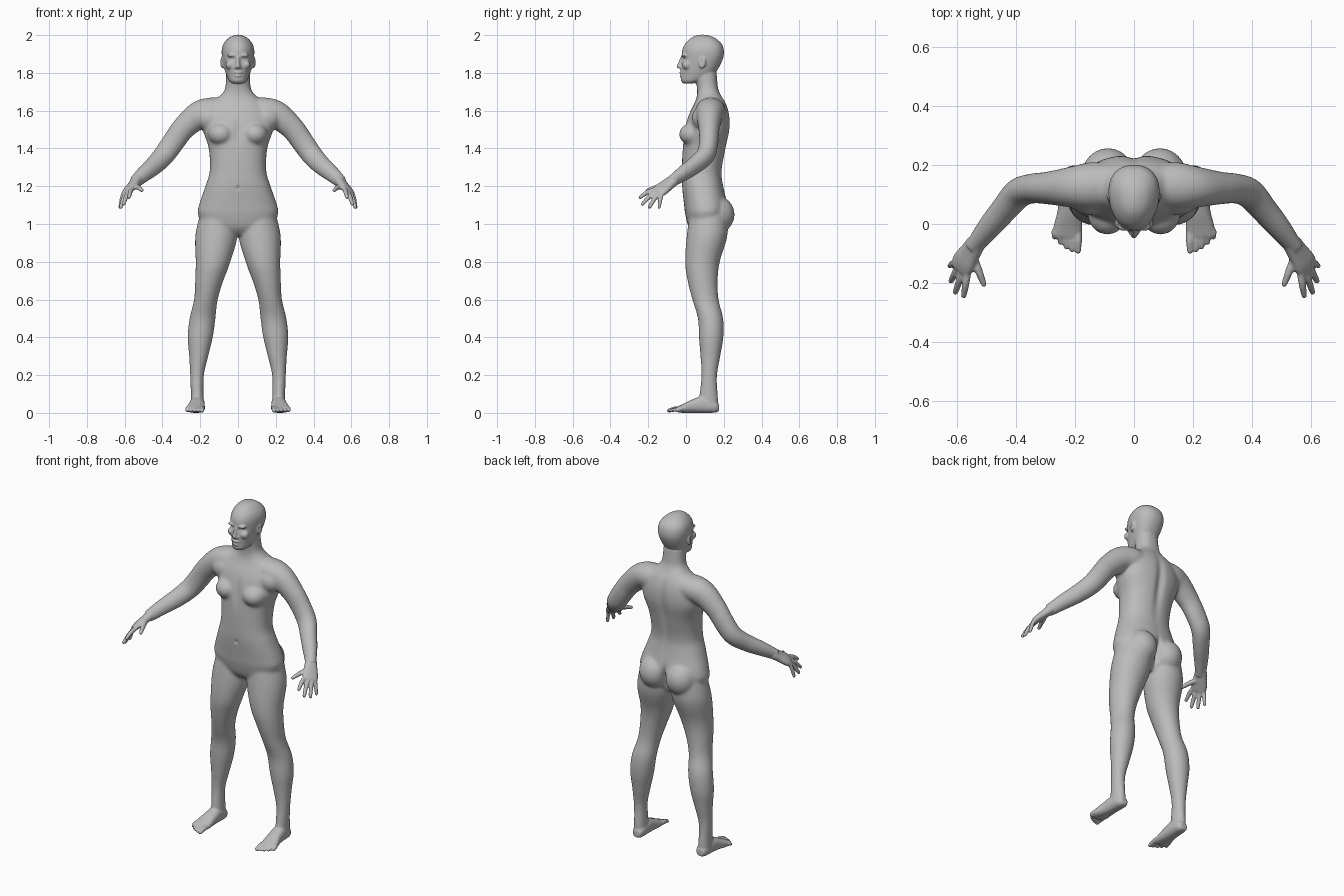
import bpy, bmesh, math
from mathutils import Vector, Matrix

old = bpy.data.objects.get("Cube")
if old:
    bpy.data.objects.remove(old, do_unlink=True)

skin = bpy.data.materials.new("plain grey")
skin.use_nodes = True
GREY = (0.5, 0.5, 0.5, 1)
skin.diffuse_color = GREY
skin.node_tree.nodes["Principled BSDF"].inputs["Base Color"].default_value = GREY

X, Y, Z = Vector((1, 0, 0)), Vector((0, 1, 0)), Vector((0, 0, 1))


def refine(stations, steps=5):
    """Smooth in-between stations along a limb (Catmull-Rom)."""
    pts = [Vector(s) for s in stations]
    pts = [pts[0]] + pts + [pts[-1]]
    out = []
    for a, b, c, d in zip(pts, pts[1:], pts[2:], pts[3:]):
        for i in range(steps):
            t = i / steps
            out.append(b + (c - a) * (t / 2) + (a * 2 - b * 5 + c * 4 - d) * (t * t / 2)
                       + (b * 3 - a - c * 3 + d) * (t ** 3 / 2))
    return out + [pts[-1]]


def loft(bm, stations, side=Y, axis=None, power=2, taper=0, count=28):
    """Skin rounded rings; a station is x, y, z, side radius, other radius."""
    rows = refine(stations)
    rings = []
    for i, row in enumerate(rows):
        centre = Vector(row[:3])
        ahead = Vector(rows[min(i + 1, len(rows) - 1)][:3])
        behind = Vector(rows[max(i - 1, 0)][:3])
        t = axis or (ahead - behind).normalized()
        u = (side - t * side.dot(t)).normalized()
        v = t.cross(u)
        ring = []
        for k in range(count):
            a = math.tau * k / count
            c, s = math.cos(a), math.sin(a)
            p = math.copysign(abs(c) ** (2 / power), c)
            q = math.copysign(abs(s) ** (2 / power), s)
            ring.append(bm.verts.new(centre + u * row[3] * p * (1 + taper * q) + v * row[4] * q))
        rings.append(ring)
    for r, n in zip(rings, rings[1:]):
        for k in range(count):
            j = (k + 1) % count
            bm.faces.new((r[k], r[j], n[j], n[k]))
    bm.faces.new(rings[0][::-1])
    bm.faces.new(rings[-1])


def blob(bm, centre, radii, turn=0):
    m = Matrix.Translation(centre) @ Matrix.Rotation(turn, 4, "Z") @ Matrix.Diagonal((*radii, 1))
    bmesh.ops.create_uvsphere(bm, u_segments=24, v_segments=16, radius=1, matrix=m)


def upright(rows):
    """Rows of height, half width, front y and back y become stations."""
    return [(0, (f + b) / 2, z, w, (b - f) / 2) for z, w, f, b in rows]


def digit(bm, root, tip, radius, bend=0):
    """A finger or toe with a bent middle and a round end."""
    root, tip = Vector(root), Vector(tip)
    mid = (root + tip) / 2 + Z * bend
    loft(bm, [(*root, radius, radius), (*mid, radius, radius), (*tip, radius * .8, radius * .8)], side=X, count=12)
    blob(bm, tip, [radius * .8] * 3)


# paired parts, built on the left
bm = bmesh.new()

# leg
loft(bm, [(.1, .12, 1.12, .08, .09), (.113, .113, .95, .112, .108), (.132, .087, .8, .092, .092),
          (.152, .088, .7, .075, .08), (.17, .103, .6, .063, .07), (.188, .13, .5, .069, .067),
          (.2, .133, .4, .067, .065), (.208, .129, .3, .051, .053), (.217, .123, .2, .037, .042),
          (.216, .12, .1, .034, .048), (.215, .122, .03, .035, .05)], side=X, axis=Z)
# foot and toes
loft(bm, [(.213, .174, .028, .02, .02), (.213, .15, .034, .034, .033), (.215, .09, .044, .039, .044),
          (.218, .04, .037, .042, .037), (.224, -.01, .025, .049, .025), (.227, -.045, .018, .048, .016)],
     side=X, axis=-Y, power=2.4)
for i, reach in enumerate((-.09, -.088, -.078, -.063, -.045)):
    x = .19 + i * .02
    digit(bm, (x, -.02, .022), (x, reach, .012), .014 if i == 0 else .0105, .004)
# buttock and breast
blob(bm, (.088, .16, 1.05), (.092, .098, .1))
blob(bm, (.09, .035, 1.475), (.068, .072, .06))
# shoulder and arm
loft(bm, [(.06, .135, 1.6, .07, .065), (.14, .13, 1.597, .08, .073), (.21, .125, 1.575, .07, .073),
          (.29, .122, 1.505, .056, .063), (.345, .12, 1.43, .051, .06), (.39, .105, 1.367, .05, .057),
          (.435, .055, 1.318, .045, .052), (.485, -.005, 1.275, .04, .045), (.545, -.08, 1.222, .027, .033)])
blob(bm, (.15, .1, 1.56), (.08, .07, .07))
# hand and fingers
across = Vector((.05, .045, -.03)).normalized()
loft(bm, [(.535, -.065, 1.232, .033, .026), (.555, -.097, 1.208, .038, .023), (.577, -.13, 1.183, .044, .02),
          (.588, -.155, 1.165, .042, .015)], side=across, power=2.5)
tips = ((.577, -.242, 1.142), (.605, -.23, 1.106), (.62, -.193, 1.09), (.625, -.142, 1.088))
for i, tip in enumerate(tips):
    root = Vector((.587, -.15, 1.167)) + across * (i - 1.5) * .022
    digit(bm, root, tip, .0125 if i < 3 else .011, .006)
digit(bm, (.545, -.11, 1.2), (.508, -.205, 1.178), .014, .004)
# ear and cheek
blob(bm, (.083, .085, 1.855), (.009, .021, .032), -.35)
blob(bm, (.042, .005, 1.842), (.024, .026, .024))
# brow and nostril
blob(bm, (.03, -.01, 1.893), (.028, .015, .009))
blob(bm, (.012, -.026, 1.828), (.009, .011, .008))

# mirror to the right
twin = bmesh.ops.duplicate(bm, geom=bm.verts[:] + bm.edges[:] + bm.faces[:])["geom"]
bmesh.ops.scale(bm, vec=(-1, 1, 1), verts=[g for g in twin if isinstance(g, bmesh.types.BMVert)])
bmesh.ops.reverse_faces(bm, faces=[g for g in twin if isinstance(g, bmesh.types.BMFace)])

# torso and neck
loft(bm, upright([(.94, .07, .05, .16), (.98, .17, .015, .19), (1.05, .212, -.004, .215), (1.1, .207, -.01, .22),
                  (1.2, .173, -.021, .198), (1.28, .15, -.022, .19), (1.4, .155, -.018, .212),
                  (1.5, .186, -.008, .232), (1.58, .18, .015, .23), (1.64, .145, .045, .212),
                  (1.68, .095, .058, .187), (1.72, .068, .058, .17), (1.8, .062, .045, .162)]),
     side=X, axis=Z, power=2.3, count=40)
# head
loft(bm, upright([(1.743, .026, -.012, .03), (1.758, .046, -.026, .085), (1.79, .061, -.027, .145),
                  (1.83, .073, -.026, .175), (1.88, .083, -.022, .197), (1.92, .085, -.02, .2),
                  (1.955, .075, -.004, .188), (1.985, .049, .027, .153), (1.998, .022, .055, .12),
                  (2.002, .005, .08, .095)]),
     side=X, axis=Z, power=2.2, taper=.14, count=40)
# nose and lips
loft(bm, [(0, -.012, 1.892, .009, .012), (0, -.026, 1.86, .009, .014), (0, -.036, 1.833, .012, .013),
          (0, -.03, 1.823, .008, .009)], side=X, axis=-Z, count=16)
blob(bm, (0, -.025, 1.801), (.023, .011, .007))
blob(bm, (0, -.024, 1.786), (.02, .011, .007))

rough = bpy.data.meshes.new("rough_body")
bmesh.ops.recalc_face_normals(bm, faces=bm.faces[:])
bm.to_mesh(rough)
bm.free()
body = bpy.data.objects.new("body", rough)
bpy.context.collection.objects.link(body)


def bake(obj):
    """Replace the mesh by its modified result."""
    graph = bpy.context.evaluated_depsgraph_get()
    mesh = bpy.data.meshes.new_from_object(obj.evaluated_get(graph))
    obj.modifiers.clear()
    obj.data = mesh


# fuse all parts into one skin
fuse = body.modifiers.new("fuse", "REMESH")
fuse.mode = "VOXEL"
fuse.voxel_size = .0052
bake(body)

# soften joins, much on trunk and limbs, little on face, hands and feet
soft = body.vertex_groups.new(name="soft")
for v in body.data.vertices:
    x, y, z = v.co
    room = min((1.75 - z) / .05, (z - .07) / .06, (.53 - abs(x)) / .05)
    soft.add([v.index], max(0, min(1, room)), "REPLACE")
for name, group, rounds in (("trunk", "soft", 36), ("all_over", "", 3)):
    smooth = body.modifiers.new(name, "SMOOTH")
    smooth.factor = .5
    smooth.iterations = rounds
    smooth.vertex_group = group
bake(body)

# sculpted dents: centre, reach, push along y
DENTS = [((.034, -.025, 1.872), (.018, .03, .01), .011),    # eye socket
         ((.033, -.02, 1.87), (.009, .03, .006), -.005),    # eyelid
         ((0, -.035, 1.793), (.022, .03, .004), .006),      # mouth
         ((0, .23, 1.45), (.025, .06, .17), -.014),         # spine
         ((0, .235, 1.03), (.014, .09, .07), -.03),         # cleft
         ((0, -.03, 1.19), (.008, .03, .01), .008),         # navel
         ((0, -.02, 1.49), (.02, .05, .07), .008),          # breastbone
         ((.088, .082, 1.858), (.02, .009, .016), 0)]       # ear hollow
for v in body.data.vertices:
    here = Vector((abs(v.co.x), v.co.y, v.co.z))
    for centre, reach, push in DENTS:
        gap = here - Vector(centre)
        d = sum((g / r) ** 2 for g, r in zip(gap, reach))
        if d < 6:
            v.co.y += push * math.exp(-d)
            if push == 0:
                v.co.x -= math.copysign(.006 * math.exp(-d), v.co.x)

body.data.materials.clear()
body.data.materials.append(skin)
bpy.context.view_layer.objects.active = body
body.select_set(True)
bpy.ops.object.shade_smooth()
